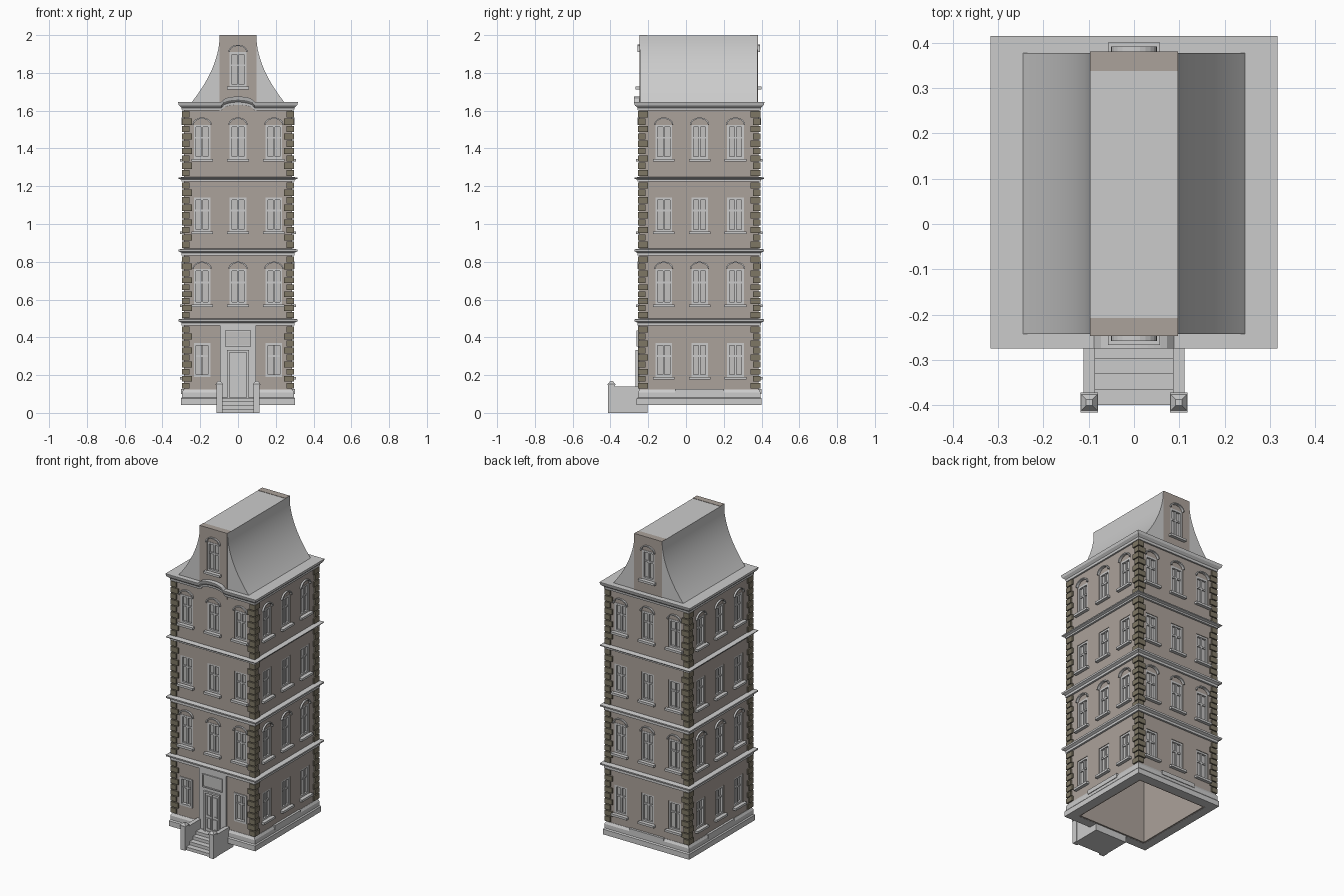
import bpy, bmesh, math
from mathutils import Matrix, Vector

if "Cube" in bpy.data.objects:
    bpy.data.objects.remove(bpy.data.objects["Cube"])

def material(name, c):
    m = bpy.data.materials.new(name)
    m.diffuse_color = (*c, 1)
    m.use_nodes = True
    m.node_tree.nodes["Principled BSDF"].inputs["Base Color"].default_value = m.diffuse_color
    return m

TRIM = material("light_grey_stone", (0.60, 0.60, 0.60))
WALL = material("taupe_wall", (0.41, 0.36, 0.325))
QUOIN = material("olive_brown_stone", (0.21, 0.185, 0.13))
GLASS = material("pale_glass", (0.54, 0.535, 0.53))

HX, YF, YB = 0.287, -0.245, 0.385          # wall planes
YC = 0.072
I = Matrix.Identity(4)
parts = {}

def bm_of(part):
    return parts.setdefault(part, bmesh.new())

def prism(part, M, outline, d0, d1):
    """Extrude a (u, z) outline between outward depths d0 and d1 (outward = local -y)."""
    bm = bm_of(part)
    a = [bm.verts.new(M @ Vector((u, -d0, z))) for u, z in outline]
    b = [bm.verts.new(M @ Vector((u, -d1, z))) for u, z in outline]
    bm.faces.new(a)
    bm.faces.new(b[::-1])
    n = len(a)
    for i in range(n):
        j = (i + 1) % n
        bm.faces.new((a[i], b[i], b[j], a[j]))

def rect(u0, u1, z0, z1):
    return [(u0, z0), (u1, z0), (u1, z1), (u0, z1)]

def box(part, x0, x1, y0, y1, z0, z1):
    prism(part, I, rect(x0, x1, z0, z1), -y0, -y1)

def frame(part, M, u0, u1, z0, z1, t, d0, d1):
    for r in (rect(u0, u0 + t, z0, z1), rect(u1 - t, u1, z0, z1),
              rect(u0 + t, u1 - t, z0, z0 + t), rect(u0 + t, u1 - t, z1 - t, z1)):
        prism(part, M, r, d0, d1)

def arc(c, w, z, rise, n=12):
    return [(c + w / 2 * math.cos(math.pi * i / n), z + rise * math.sin(math.pi * i / n))
            for i in range(n + 1)]

def window(M, c, z0, z1, arched, sill=True, w=0.088):
    h = w / 2
    top = arc(c, w, z1, 0.032) if arched else [(c + h, z1), (c - h, z1)]
    prism("window_cutter", M, [(c - h, z0), (c + h, z0)] + top, -0.02, 0.03)
    prism("window_glass", M, rect(c - h, c + h, z0, z1), -0.022, -0.016)
    frame("window_frames", M, c - h, c + h, z0, z1, 0.012, -0.021, -0.004 if sill else 0.006)
    prism("window_frames", M, rect(c - 0.005, c + 0.005, z0, z1), -0.021, -0.008)
    zt = z0 + (z1 - z0) * 0.62
    prism("window_frames", M, rect(c - h, c + h, zt - 0.005, zt + 0.005), -0.021, -0.009)
    if arched:
        prism("arch_infill", M, arc(c, w, z1, 0.032), -0.021, -0.006)
        prism("arch_hoods", M, arc(c, w + 0.014, z1, 0.039) + arc(c, w, z1, 0.032)[::-1], -0.005, 0.011)
    if sill:
        prism("window_sills", M, rect(c - 0.057, c + 0.057, z0 - 0.014, z0), -0.018, 0.02)

def ring(part, profile, arch=0.0):
    """Sweep an (outward, z) profile round the building; arch lifts the front middle."""
    path = [(-HX, YF, -1, -1, 0)]
    if arch:
        for i in range(13):
            t = -1 + i / 6
            path.append((0.088 * t, YF, 0, -1, arch * math.sqrt(max(0, 1 - t * t))))
    path += [(HX, YF, 1, -1, 0), (HX, YB, 1, 1, 0), (-HX, YB, -1, 1, 0)]
    bm = bm_of(part)
    rows = [[bm.verts.new((x + nx * o, y + ny * o, z + dz)) for o, z in profile]
            for x, y, nx, ny, dz in path]
    for i, a in enumerate(rows):
        b = rows[(i + 1) % len(rows)]
        for k in range(len(profile)):
            m = (k + 1) % len(profile)
            bm.faces.new((a[k], b[k], b[m], a[m]))

def face(angle, x, y):
    return Matrix.Translation((x, y, 0)) @ Matrix.Rotation(math.radians(angle), 4, 'Z')

FRONT, RIGHT = face(0, 0, YF), face(90, HX, YC)
BACK, LEFT = face(180, 0, YB), face(-90, -HX, YC)

# windows: four storeys on four sides, front door bay left free
storeys = [(0.19, 0.37, False), (0.575, 0.762, True), (0.96, 1.14, False), (1.345, 1.525, True)]
for M in (FRONT, RIGHT, BACK, LEFT):
    for s, (z0, z1, arched) in enumerate(storeys):
        for c in (-0.19, 0, 0.19):
            ground_front = M is FRONT and s == 0
            if not (ground_front and c == 0):
                window(M, c, z0, z1, arched, not ground_front)
# gable windows
window(face(0, 0, -0.247), 0, 1.727, 1.91, True)
window(face(180, 0, 0.381), 0, 1.727, 1.91, True)

# wall body and hollow inside
box("walls", -HX, HX, YF, YB, 0.043, 1.62)
box("hollow_cutter", -HX + 0.05, HX - 0.05, YF + 0.05, YB - 0.05, -0.1, 1.58)

# plinth, string courses and arched top cornice
ring("plinth", [(-0.04, 0.042), (0.016, 0.042), (0.016, 0.075), (0.010, 0.082),
                (0.010, 0.108), (0.002, 0.123), (-0.04, 0.123)])
for M, hw in ((RIGHT, 0.13), (LEFT, 0.13), (BACK, 0.12)):
    prism("plinth_panels", M, rect(-hw, hw, 0.1, 0.127), 0, 0.014)
for z0, z1 in ((0.462, 0.5), (0.832, 0.87), (1.224, 1.25)):
    h = z1 - z0
    ring("string_courses", [(-0.01, z0), (0.012, z0), (0.012, z0 + 0.4 * h), (0.027, z0 + 0.6 * h),
                            (0.029, z1 - 0.005), (0, z1), (-0.01, z1)])
ring("top_cornice", [(-0.01, 1.6), (0.01, 1.6), (0.012, 1.615), (0.026, 1.628),
                     (0.03, 1.642), (0.03, 1.645), (-0.06, 1.645), (-0.06, 1.62)], 0.03)

# corner quoins, alternating long and short
for z0, z1 in ((0.125, 0.46), (0.5, 0.83), (0.87, 1.224), (1.25, 1.6)):
    n = 9
    step = (z1 - z0) / n
    for i in range(n):
        a, b = (0.044, 0.03) if i % 2 else (0.03, 0.044)
        za, zb = z0 + i * step + 0.003, z0 + (i + 1) * step - 0.003
        for sx in (-1, 1):
            xs = sorted((sx * (HX + 0.009), sx * (HX - a)))
            box("quoins", *xs, YF - 0.009, YF + b, za, zb)
            box("quoins", *xs, YB - b, YB + 0.009, za, zb)

# flared roof and gable end walls
flare = [(0.097 + 0.154 * (i / 16) ** 1.9, 1.998 - 0.36 * i / 16) for i in range(17)]
prism("roof", I, [(-x, z) for x, z in flare[::-1]] + flare, 0.243, -0.378)
box("gable_walls", -0.097, 0.097, -0.247, -0.207, 1.58, 2.0)
box("gable_walls", -0.097, 0.097, 0.338, 0.381, 1.58, 2.0)

# door surround, fanlight and double door
prism("door_surround", FRONT, rect(-0.095, 0.095, 0.05, 0.462), -0.01, 0.010)
frame("fanlight_frame", FRONT, -0.07, 0.07, 0.352, 0.436, 0.007, 0.005, 0.018)
prism("fanlight_glass", FRONT, rect(-0.063, 0.063, 0.359, 0.429), 0.005, 0.012)
frame("door_frame", FRONT, -0.057, 0.057, 0.07, 0.332, 0.011, 0.005, 0.022)
for s in (-1, 1):
    prism("door_leaves", FRONT, rect(*sorted((s * 0.001, s * 0.046)), 0.08, 0.321), 0.005, 0.014)
    for z0, z1 in ((0.095, 0.165), (0.178, 0.305)):
        u0, u1 = sorted((s * 0.009, s * 0.038))
        frame("door_panels", FRONT, u0, u1, z0, z1, 0.005, 0.01, 0.018)

# entrance steps with side walls and capped posts
for i, y in enumerate((-0.4, -0.365, -0.33, -0.298)):
    box("entrance_steps", -0.09, 0.09, y, -0.205, 0, 0.02 * (i + 1))
for s in (-1, 1):
    box("step_walls", *sorted((s * 0.086, s * 0.112)), -0.4, -0.205, 0, 0.14)
    box("step_posts", *sorted((s * 0.083, s * 0.115)), -0.412, -0.376, 0, 0.147)
    box("post_caps", *sorted((s * 0.08, s * 0.118)), -0.416, -0.372, 0.147, 0.154)
    bm = bm_of("post_caps")
    bmesh.ops.create_cone(bm, cap_ends=True, segments=4, radius1=0.026, radius2=0.01, depth=0.015,
                          matrix=Matrix.Translation((s * 0.099, -0.394, 0.161))
                          @ Matrix.Rotation(math.pi / 4, 4, 'Z'))

# turn every part into an object
colour = {"walls": WALL, "gable_walls": WALL, "arch_infill": WALL, "quoins": QUOIN,
          "window_glass": GLASS, "fanlight_glass": GLASS}
objs = {}
for name, bm in parts.items():
    bmesh.ops.recalc_face_normals(bm, faces=bm.faces)
    me = bpy.data.meshes.new(name)
    bm.to_mesh(me)
    bm.free()
    me.materials.append(colour.get(name, TRIM))
    objs[name] = bpy.data.objects.new(name, me)
    bpy.context.collection.objects.link(objs[name])

# cut the window recesses and the hollow inside
def cut(target, cutter):
    o = objs[target]
    mod = o.modifiers.new("cut", 'BOOLEAN')
    mod.operation, mod.solver, mod.object = 'DIFFERENCE', 'EXACT', objs[cutter]
    me = bpy.data.meshes.new_from_object(o.evaluated_get(bpy.context.evaluated_depsgraph_get()))
    o.modifiers.clear()
    o.data = me
    me.materials.clear()
    me.materials.append(colour.get(target, TRIM))
    for p in me.polygons:
        p.material_index = 0

cut("walls", "hollow_cutter")
for target in ("walls", "gable_walls", "roof"):
    cut(target, "window_cutter")
for c in ("window_cutter", "hollow_cutter"):
    bpy.data.objects.remove(objs[c])

# smooth flare on the roof
bpy.ops.object.select_all(action='DESELECT')
objs["roof"].select_set(True)
bpy.context.view_layer.objects.active = objs["roof"]
bpy.ops.object.shade_smooth_by_angle(angle=math.radians(30))
